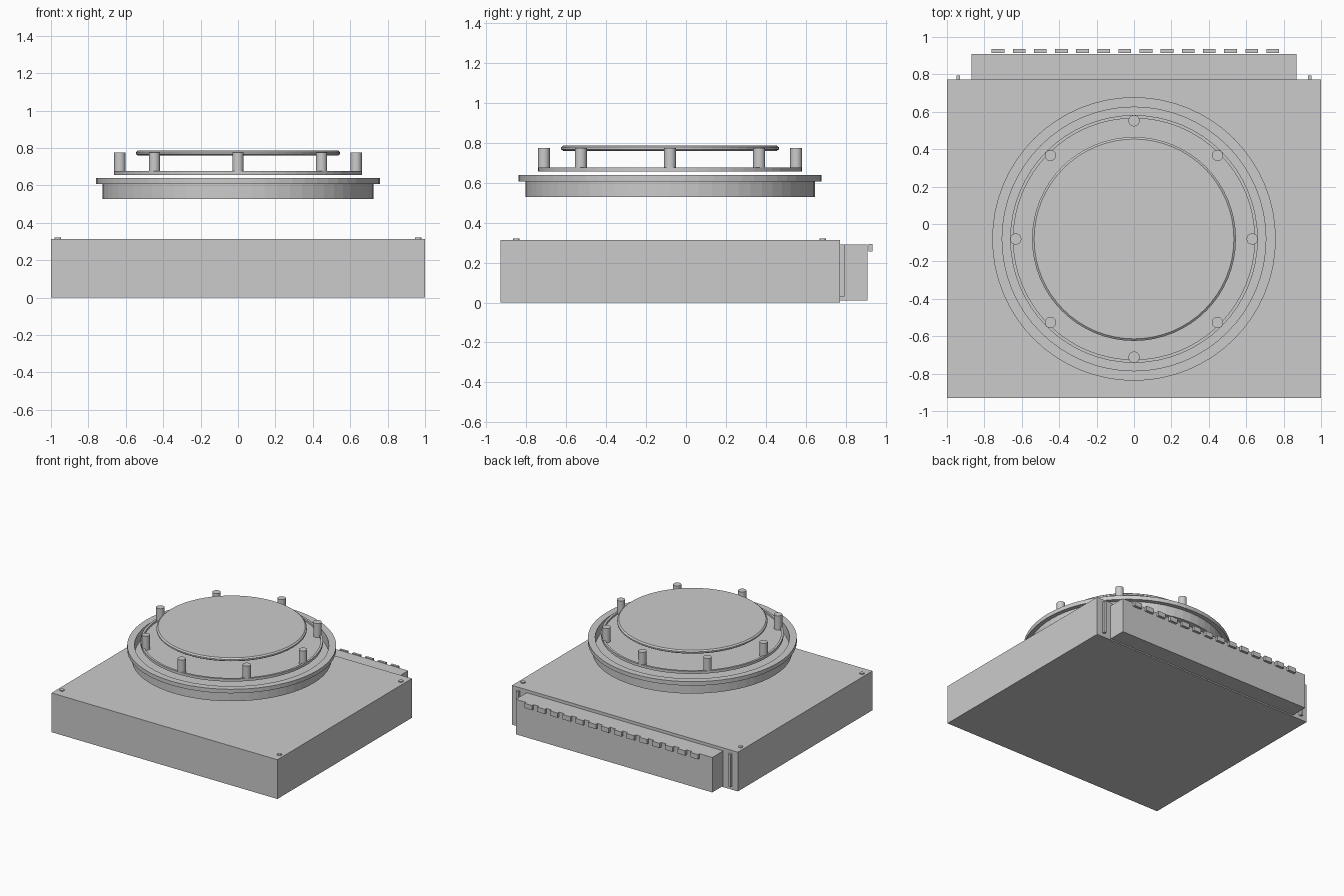
import bpy
import math

if "Cube" in bpy.data.objects:
    bpy.data.objects.remove(bpy.data.objects["Cube"], do_unlink=True)

CY = -0.08      # centre line of the round assembly
SIDES = 64

grey = bpy.data.materials.new("light_grey")
grey.use_nodes = True
GREY = (0.6, 0.6, 0.6, 1)
grey.diffuse_color = GREY
grey.node_tree.nodes["Principled BSDF"].inputs["Base Color"].default_value = GREY


def finish(obj, name):
    obj.name = name
    obj.data.materials.append(grey)
    return obj


def box(name, x0, x1, y0, y1, z0, z1):
    bpy.ops.mesh.primitive_cube_add(
        size=1, location=((x0 + x1) / 2, (y0 + y1) / 2, (z0 + z1) / 2))
    obj = bpy.context.object
    obj.scale = (x1 - x0, y1 - y0, z1 - z0)
    bpy.ops.object.transform_apply(location=False, rotation=False, scale=True)
    return finish(obj, name)


def cylinder(name, x, y, radius, z0, z1, sides=24):
    bpy.ops.mesh.primitive_cylinder_add(
        vertices=sides, radius=radius, depth=z1 - z0,
        location=(x, y, (z0 + z1) / 2))
    bpy.ops.object.shade_smooth_by_angle()
    return finish(bpy.context.object, name)


def lathe(name, profile):
    """Spin an (r, z) outline, from axis to axis, around the vertical axis."""
    verts, faces = [], []
    n = len(profile)
    for i in range(SIDES):
        a = math.tau * i / SIDES
        verts += [(r * math.cos(a), r * math.sin(a), z) for r, z in profile]
    for i in range(SIDES):
        j = (i + 1) % SIDES
        for k in range(n - 1):
            faces.append((i * n + k, j * n + k, j * n + k + 1, i * n + k + 1))
    # end caps on the axis side
    faces.append([i * n for i in reversed(range(SIDES))])
    faces.append([i * n + n - 1 for i in range(SIDES)])
    mesh = bpy.data.meshes.new(name)
    mesh.from_pydata(verts, [], faces)
    obj = bpy.data.objects.new(name, mesh)
    obj.location = (0, CY, 0)
    bpy.context.collection.objects.link(obj)
    return finish(obj, name)


# Main housing and rear terminal block
box("housing", -1, 1, -0.93, 0.772, 0, 0.314)
box("rear_block", -0.87, 0.87, 0.772, 0.91, 0.01, 0.29)

# Row of tabs along the top of the rear block
for i in range(14):
    x = -0.727 + i * 0.113
    box(f"rear_tab_{i + 1}", x - 0.034, x + 0.034, 0.915, 0.935, 0.255, 0.293)

# Vertical strips and corner screws
for side, sx in (("right", -1), ("left", 1)):
    xs = sorted((sx * 0.93, sx * 0.95))
    box(f"{side}_rear_strip", xs[0], xs[1], 0.772, 0.793, 0.03, 0.29)
    for end, y in (("front", -0.85), ("back", 0.685)):
        cylinder(f"{end}_{side}_screw", sx * 0.963, y, 0.017, 0.314, 0.321)

# Flanged cup
lathe("flanged_cup", [
    (0.3, 0.528), (0.725, 0.528), (0.725, 0.607), (0.758, 0.607),
    (0.758, 0.639), (0.705, 0.639), (0.705, 0.56), (0.3, 0.56)])

# Lipped plate carrying the pins
lathe("pin_plate", [
    (0.3, 0.656), (0.662, 0.656), (0.662, 0.677),
    (0.645, 0.677), (0.645, 0.662), (0.3, 0.662)])
for i in range(8):
    a = math.tau * i / 8
    cylinder(f"pin_{i + 1}", 0.632 * math.cos(a), CY + 0.632 * math.sin(a),
             0.03, 0.656, 0.775)

# Top disc with softened rim
lathe("top_disc", [
    (0.3, 0.759), (0.534, 0.759), (0.545, 0.767),
    (0.545, 0.778), (0.534, 0.787), (0.3, 0.787)])
